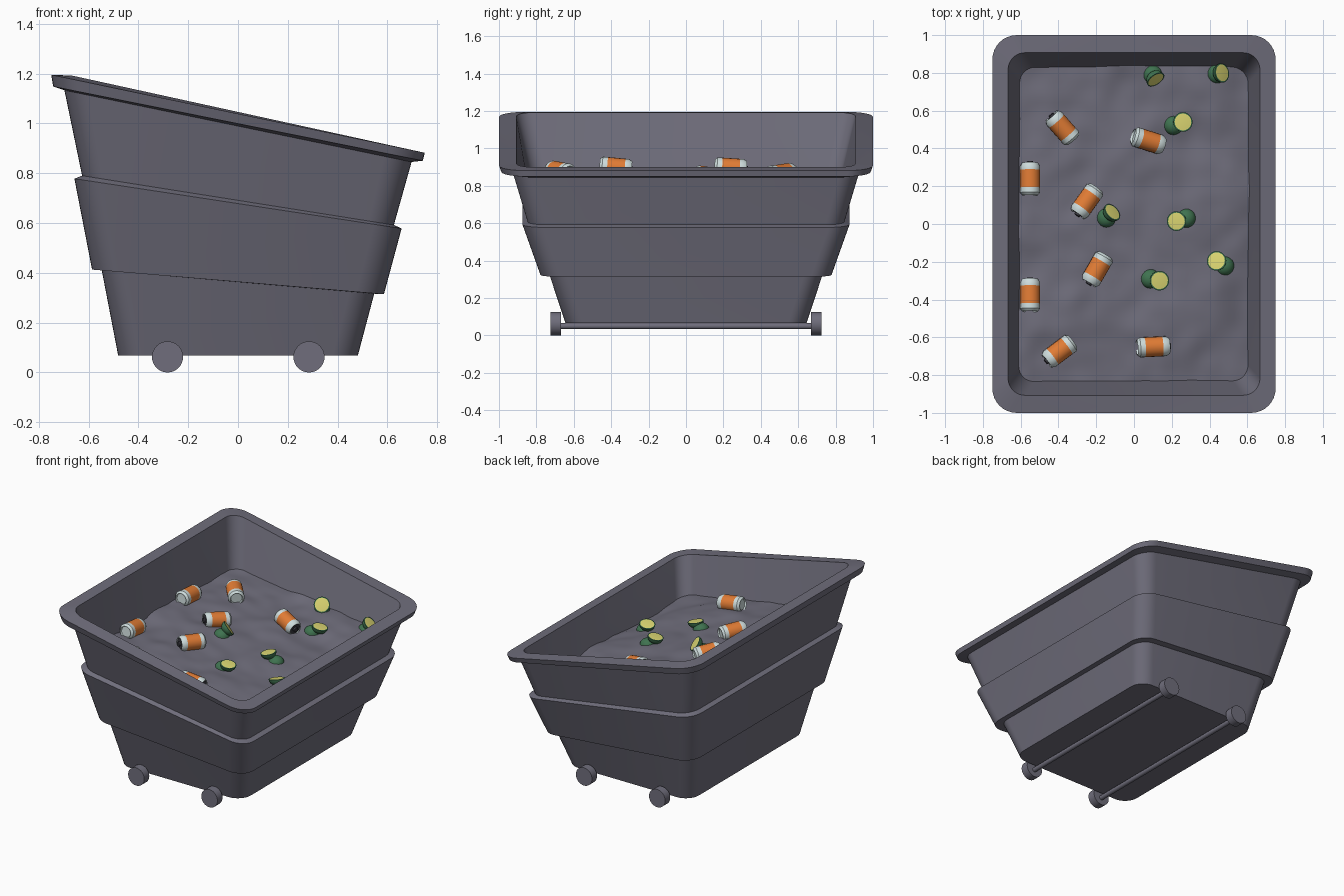
import bpy, bmesh, math, random
from mathutils import Vector, Matrix, noise

if "Cube" in bpy.data.objects:
    bpy.data.objects.remove(bpy.data.objects["Cube"])

random.seed(4)

def material(name, rgb):
    m = bpy.data.materials.new(name)
    m.diffuse_color = (*rgb, 1)
    m.use_nodes = True
    m.node_tree.nodes["Principled BSDF"].inputs["Base Color"].default_value = m.diffuse_color
    return m

GREY = material("grey plastic", (0.16, 0.155, 0.2))
ORANGE = material("orange label", (0.75, 0.2, 0.035))
SILVER = material("pale metal", (0.62, 0.72, 0.72))
DARK = material("dark metal", (0.04, 0.04, 0.05))
GREEN = material("green peel", (0.05, 0.17, 0.08))
YELLOW = material("yellow flesh", (0.72, 0.68, 0.17))

def finish(name, bm, mats, matrix=Matrix(), angle=35, recalc=True):
    if recalc:
        bmesh.ops.recalc_face_normals(bm, faces=bm.faces)
    me = bpy.data.meshes.new(name)
    bm.to_mesh(me)
    bm.free()
    for m in mats:
        me.materials.append(m)
    ob = bpy.data.objects.new(name, me)
    bpy.context.collection.objects.link(ob)
    ob.matrix_world = matrix
    bpy.ops.object.select_all(action='DESELECT')
    ob.select_set(True)
    bpy.context.view_layer.objects.active = ob
    bpy.ops.object.shade_smooth_by_angle(angle=math.radians(angle))
    return ob

def tilted_ring(bm, hx, hy, r, z_left, z_right, n=8):
    """Rounded rectangle whose height runs linearly along x."""
    verts = []
    for k, (sx, sy) in enumerate([(1, 1), (-1, 1), (-1, -1), (1, -1)]):
        for i in range(n + 1):
            a = math.pi / 2 * (k + i / n)
            x = sx * (hx - r) + r * math.cos(a)
            y = sy * (hy - r) + r * math.sin(a)
            z = (z_left + z_right) / 2 + (z_right - z_left) * x / (2 * hx)
            verts.append(bm.verts.new((x, y, z)))
    return verts

def lathe(name, segments, mats, matrix, sides=20):
    """Spin segments (r0, z0, r1, z1, material) about z."""
    bm = bmesh.new()
    for r0, z0, r1, z1, mi in segments:
        ring = [[bm.verts.new((r * math.cos(2 * math.pi * i / sides),
                               r * math.sin(2 * math.pi * i / sides), z))
                 for i in range(sides)] for r, z in ((r0, z0), (r1, z1))]
        for i in range(sides):
            j = (i + 1) % sides
            f = bm.faces.new((ring[0][i], ring[0][j], ring[1][j], ring[1][i]))
            f.material_index = mi
    bmesh.ops.remove_doubles(bm, verts=bm.verts, dist=1e-5)
    return finish(name, bm, mats, matrix)

def profile(points, colours):
    return [(*points[i], *points[i + 1], c) for i, c in enumerate(colours)]

# Stepped tub: outside from the floor up, over the rim, then down inside
bm = bmesh.new()
rings = [tilted_ring(bm, *p) for p in [
    (0.481, 0.645, 0.10, 0.067, 0.067),
    (0.547, 0.730, 0.10, 0.410, 0.316),
    (0.586, 0.778, 0.11, 0.413, 0.314),
    (0.657, 0.875, 0.11, 0.778, 0.578),
    (0.626, 0.847, 0.10, 0.790, 0.592),
    (0.697, 0.925, 0.11, 1.133, 0.845),
    (0.742, 0.988, 0.13, 1.148, 0.850),
    (0.750, 1.000, 0.13, 1.195, 0.882),
    (0.667, 0.907, 0.09, 1.192, 0.900),
    (0.595, 0.815, 0.08, 0.800, 0.620)]]
for a, b in zip(rings, rings[1:]):
    for i in range(len(a)):
        j = (i + 1) % len(a)
        bm.faces.new((a[i], a[j], b[j], b[i]))
bm.faces.new(rings[0][::-1])
bm.faces.new(rings[-1])
finish("tub", bm, [GREY], angle=25)

# Lumpy fill of bags
def fill_z(x, y):
    z = 0.775 - 0.15 * x
    z += 0.028 * noise.noise(Vector((x * 3.2, y * 3.2, 2.5)))
    z += 0.012 * noise.noise(Vector((x * 8, y * 8, 7.1)))
    return z - 0.03 * max(0, (x - 0.35) / 0.25) ** 2

HX, HY, R = 0.614, 0.838, 0.09
bm = bmesh.new()
NX, NY = 44, 60
grid = []
for j in range(NY + 1):
    row = []
    for i in range(NX + 1):
        x, y = HX * (2 * i / NX - 1), HY * (2 * j / NY - 1)
        d = Vector((max(0, abs(x) - HX + R), max(0, abs(y) - HY + R)))
        if d.x > 0 and d.y > 0:      # round off the corners
            d *= max(d.x, d.y) / d.length
            x = math.copysign(HX - R + d.x, x)
            y = math.copysign(HY - R + d.y, y)
        row.append(bm.verts.new((x, y, fill_z(x, y))))
    grid.append(row)
for j in range(NY):
    for i in range(NX):
        bm.faces.new((grid[j][i], grid[j][i + 1], grid[j + 1][i + 1], grid[j + 1][i]))
finish("rubbish_bags", bm, [GREY], angle=60, recalc=False)

# Wheels and axles
to_y = Matrix.Rotation(math.pi / 2, 4, 'X')
for x in (-0.283, 0.285):
    lathe("axle", profile([(0, -0.68), (0.016, -0.68), (0.016, 0.68), (0, 0.68)], [0] * 3),
          [GREY], Matrix.Translation((x, 0, 0.05)) @ to_y)
    for s in (-1, 1):
        lathe("wheel", profile([(0, -0.028), (0.0625, -0.028), (0.0625, 0.028), (0, 0.028)], [0] * 3),
              [GREY], Matrix.Translation((x, s * 0.696, 0.0625)) @ to_y, 32)

# Drink cans: x, y and the direction in which the opened end points
CAN = profile([(0, -0.078), (0.036, -0.078), (0.04, -0.088), (0.053, -0.074), (0.053, -0.047),
               (0.053, 0.047), (0.053, 0.066), (0.042, 0.085), (0.038, 0.08), (0.016, 0.08),
               (0.016, 0.092), (0, 0.092)], [1, 1, 1, 1, 0, 1, 1, 1, 2, 2, 2])
for x, y, dx, dy in [(-0.38, 0.51, -0.66, 0.75), (-0.55, 0.24, 0, 1), (0.077, 0.44, 0.95, -0.3),
                     (-0.25, 0.12, -0.58, -0.81), (-0.195, -0.24, -0.5, -0.86),
                     (-0.55, -0.375, 0, 1), (-0.395, -0.675, -0.8, -0.6), (0.103, -0.65, 1, 0.05)]:
    slope = (fill_z(x + dx * 0.07, y + dy * 0.07) - fill_z(x - dx * 0.07, y - dy * 0.07)) / 0.14
    rot = Vector((dx, dy, slope)).to_track_quat('Z', 'Y').to_matrix().to_4x4()
    lathe("drink_can", CAN, [ORANGE, SILVER, DARK],
          Matrix.Translation((x, y, fill_z(x, y) + 0.032)) @ rot)

# Halved fruit: one half lying dome up, the other showing its cut face
arc = [(0.052 * math.sin(t * math.pi / 12), -0.045 * math.cos(t * math.pi / 12)) for t in range(7)]
HALF = profile(arc + [(0.045, 0.001), (0, 0.001)], [0] * 7 + [1])
for gx, gy, yx, yy, tilt in [(0.085, -0.29, 0.135, -0.30, 12), (0.275, 0.03, 0.225, 0.015, 12),
                             (0.478, -0.222, 0.437, -0.195, 15), (-0.148, 0.033, -0.115, 0.063, 55),
                             (0.207, 0.523, 0.259, 0.54, 12), (0.437, 0.795, 0.466, 0.80, 45),
                             (0.098, 0.79, 0.115, 0.765, 60)]:
    out = Vector((yx - gx, yy - gy, 0)).normalized()
    up = out * math.sin(math.radians(tilt)) + Vector((0, 0, math.cos(math.radians(tilt))))
    rot = up.to_track_quat('Z', 'Y').to_matrix().to_4x4()
    lathe("fruit_half_face_up", HALF, [GREEN, YELLOW],
          Matrix.Translation((yx, yy, fill_z(yx, yy) + 0.045)) @ rot)
    lathe("fruit_half_face_down", HALF, [GREEN, YELLOW],
          Matrix.Translation((gx, gy, fill_z(gx, gy) - 0.012)) @ Matrix.Rotation(math.pi, 4, 'X'))
